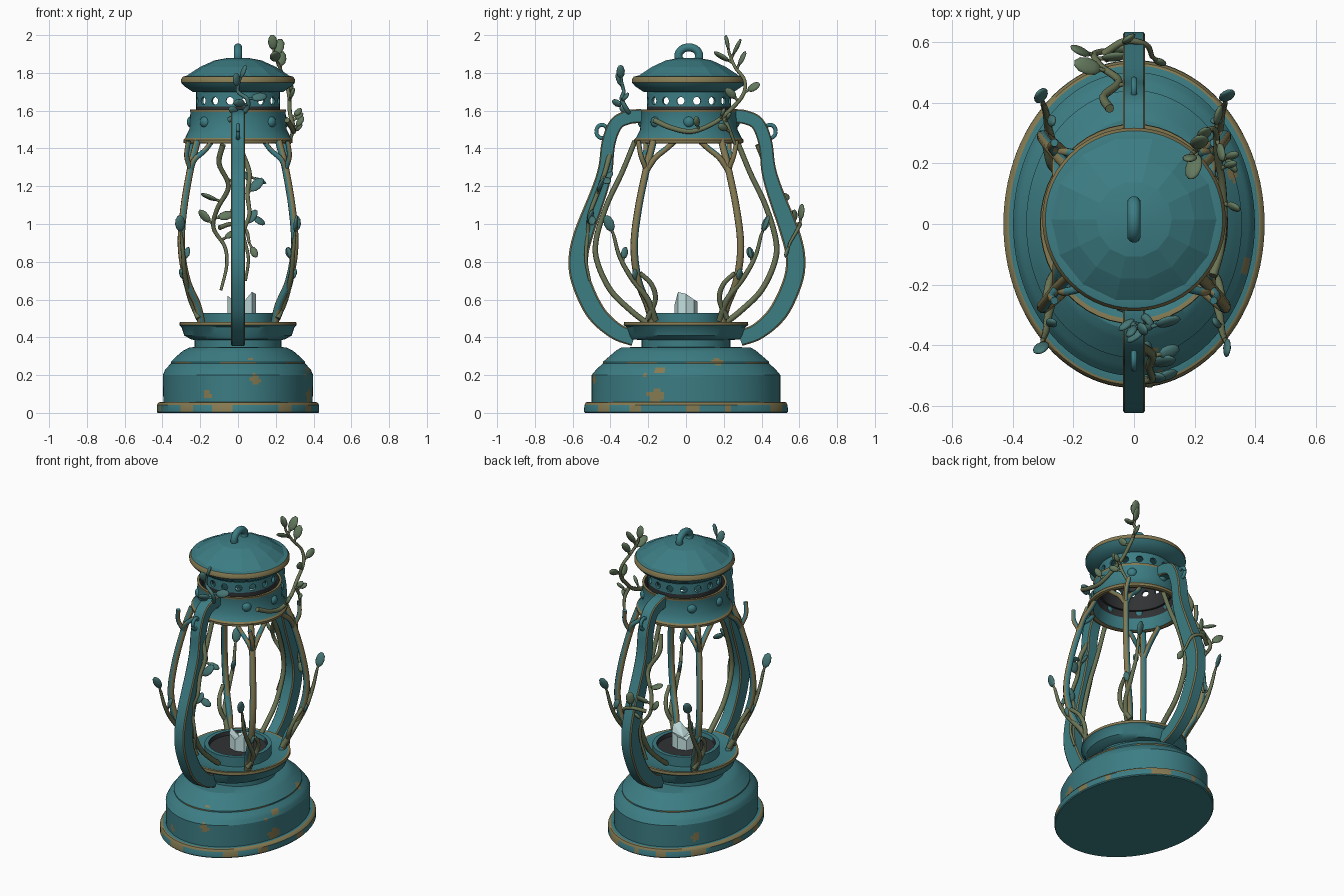
import bpy, bmesh, math, random
from mathutils import Vector, Matrix

if "Cube" in bpy.data.objects:
    bpy.data.objects.remove(bpy.data.objects["Cube"])
random.seed(4)
C = bpy.context.scene.collection

def mat(name, r, g, b):
    m = bpy.data.materials.new(name)
    m.diffuse_color = (r, g, b, 1)
    m.use_nodes = True
    m.node_tree.nodes["Principled BSDF"].inputs["Base Color"].default_value = m.diffuse_color
    return m

TEAL = mat("teal_paint", .045, .205, .23)
GOLD = mat("worn_brass", .235, .195, .085)
DARK = mat("dark_interior", .03, .032, .035)
STEM = mat("olive_vine", .145, .175, .09)
LEAF = mat("leaf_green", .125, .19, .11)
SEA = mat("sea_green_leaf", .06, .18, .175)
PALE = mat("pale_crystal", .58, .78, .78)
CY = .015  # the upper part sits slightly to the back

def finish(name, bm, mats, rule=None, angle=35):
    bm.normal_update()
    me = bpy.data.meshes.new(name)
    if rule:
        for f in bm.faces:
            f.material_index = rule(f.calc_center_median(), f.normal)
    bm.to_mesh(me)
    bm.free()
    for m in mats:
        me.materials.append(m)
    o = bpy.data.objects.new(name, me)
    C.objects.link(o)
    if angle:
        bpy.ops.object.select_all(action='DESELECT')
        o.select_set(True)
        bpy.context.view_layer.objects.active = o
        bpy.ops.object.shade_smooth_by_angle(angle=math.radians(angle))
    return o

def loft(name, rows, mats, n=48, cy=0, shell=False, rule=None, angle=35):
    """Stack of ellipses (z, rx, ry); shell joins last row to first, else ends are capped."""
    bm = bmesh.new()
    rings = [[bm.verts.new((rx * math.cos(k * math.tau / n), cy + ry * math.sin(k * math.tau / n), z))
              for k in range(n)] for z, rx, ry in rows]
    for a, b in zip(rings, rings[1:] + (rings[:1] if shell else [])):
        for k in range(n):
            j = (k + 1) % n
            bm.faces.new((a[k], a[j], b[j], b[k]))
    if not shell:
        bm.faces.new(rings[0][::-1])
        bm.faces.new(rings[-1])
    bmesh.ops.recalc_face_normals(bm, faces=bm.faces)
    return finish(name, bm, mats, rule, angle)

def smooth_path(pts, steps=6):
    p = [Vector(q) for q in pts]
    p = [2 * p[0] - p[1]] + p + [2 * p[-1] - p[-2]]
    out = []
    for i in range(1, len(p) - 2):
        a, b, c, d = p[i - 1:i + 3]
        for s in range(steps):
            t = s / steps
            out.append(.5 * (2 * b + (c - a) * t + (2 * a - 5 * b + 4 * c - d) * t * t
                             + (3 * b - a - 3 * c + d) * t ** 3))
    return out + [p[-2]]

def tube(bm, pts, r0, r1=None, n=8):
    """Round tapered tube along a smooth path."""
    path = smooth_path(pts)
    r1 = r0 if r1 is None else r1
    ref, prev = Vector((.31, .17, .1)), None
    for i, p in enumerate(path):
        t = (path[min(i + 1, len(path) - 1)] - path[max(i - 1, 0)]).normalized()
        u = (ref - t * ref.dot(t)).normalized()
        ref, v = u, t.cross(u)
        r = r0 + (r1 - r0) * i / (len(path) - 1)
        ring = [bm.verts.new(p + r * (u * math.cos(k * math.tau / n) + v * math.sin(k * math.tau / n)))
                for k in range(n)]
        if prev:
            for k in range(n):
                bm.faces.new((prev[k], prev[(k + 1) % n], ring[(k + 1) % n], ring[k]))
        else:
            bm.faces.new(ring[::-1])
        prev = ring
    bm.faces.new(prev)
    return path

def leaf(bm, base, d, size=.075):
    d = Vector(d).normalized()
    m = (Matrix.Translation(Vector(base) + d * size * .45) @ d.to_track_quat('X', 'Z').to_matrix().to_4x4()
         @ Matrix.Rotation(random.uniform(.3, 1.2), 4, 'X') @ Matrix.Diagonal((size * .55, size * .33, .011, 1)))
    bmesh.ops.create_icosphere(bm, subdivisions=2, radius=1, matrix=m)

def vine(name, pts, leaves, r0=.015, r1=.008, colour=LEAF, stem=STEM):
    """Stem plus leaves given as (fraction along the stem, direction, size)."""
    bm, bl = bmesh.new(), bmesh.new()
    path = tube(bm, pts, r0, r1)
    for f, d, s in leaves:
        p = path[int(f * (len(path) - 1))]
        q = p + Vector(d).normalized() * .03
        tube(bm, [p, q], .008, .007, 6)
        leaf(bl, q, d, s)
    finish(name + "_stem", bm, [stem], angle=60)
    finish(name + "_leaves", bl, [colour], angle=60)

# ---- base with worn patches
spots = [(.09, -.485, .175, .024), (-.17, -.46, .095, .022), (.38, -.15, .235, .035), (.385, -.16, .09, .04),
         (.32, .17, .27, .025), (-.3, .33, .12, .03), (.06, -.42, .29, .012), (.36, -.22, .2, .015)]

def worn(c, n):
    wob = 1 + .4 * math.sin(60 * c.x + 45 * c.z) * math.sin(50 * c.y)
    if any((c - Vector(s[:3])).length < s[3] * wob for s in spots):
        return 1
    return int(.264 < c.z < .27 and math.sin(7 * math.atan2(c.y, c.x)) > 0)

def flange_worn(c, n):
    a = math.atan2(c.y, c.x)
    if n.z > .95:
        return 0
    if c.z > .042:
        return 1
    return int(c.z > .004 and math.sin(11 * a + 1) + math.sin(17 * a) > .55)

loft("base_flange", [(0, .425, .535), (.006, .43, .54), (.042, .43, .538), (.055, .42, .53), (.058, .412, .522),
                     (.058, .38, .48)], [TEAL, GOLD], 96, rule=flange_worn)
prof = [(.05, .395, .5), (.2, .398, .5), (.23, .385, .475), (.262, .355, .44), (.27, .355, .44), (.3, .325, .405),
        (.33, .29, .37), (.345, .26, .345), (.35, .22, .25)]
rows = []
for a, b in zip(prof, prof[1:]):
    k = max(1, round((b[0] - a[0]) / .01))
    rows += [tuple(a[i] + (b[i] - a[i]) * s / k for i in range(3)) for s in range(k)]
loft("base_body", rows + prof[-1:], [TEAL, GOLD], 160, rule=worn, angle=25)
loft("collar", [(.33, .23, .235), (.385, .23, .235), (.39, .25, .29), (.41, .285, .3), (.455, .30, .315),
                (.465, .31, .33), (.482, .308, .328), (.482, .295, .312), (.47, .27, .285), (.465, .19, .2)],
     [TEAL, GOLD], rule=lambda c, n: int(c.z > .463 and abs(c.x / .3) ** 2 + abs(c.y / .318) ** 2 > .97))
loft("burner_ring", [(.46, .2, .205), (.53, .2, .205), (.53, .175, .18), (.505, .17, .175)], [TEAL, DARK],
     rule=lambda c, n: int(c.z > .5 and c.x ** 2 + c.y ** 2 < .176 ** 2))

# ---- broken crystal holder
bm = bmesh.new()
tops = [.63, .6, .59, .57, .62, .6, .575, .64]
lo, hi = [], []
for k, z in enumerate(tops):
    x, y = .02 + .075 * math.cos(k * math.tau / 8), .06 * math.sin(k * math.tau / 8)
    lo.append(bm.verts.new((x, y, .5)))
    hi.append(bm.verts.new((x, y, z)))
mid = bm.verts.new((.02, 0, .56))
for k in range(8):
    j = (k + 1) % 8
    bm.faces.new((lo[k], lo[j], hi[j], hi[k]))
    bm.faces.new((hi[k], hi[j], mid))
finish("crystal", bm, [PALE], angle=0)

# ---- upper band, vent ring, cap
def inner_dark(c, n):
    d = Vector((c.x, c.y - CY, 0)).normalized()
    if n.dot(d) < -.3:
        return 2 if c.z > 1.5 else 0
    return int(c.z < 1.456 or c.z > 1.595)

loft("upper_band", [(1.425, .275, .275), (1.43, .288, .288), (1.445, .29, .29), (1.455, .28, .28), (1.5, .258, .258),
                    (1.592, .252, .252), (1.605, .255, .255), (1.605, .24, .24), (1.5, .235, .235),
                    (1.43, .255, .255)], [TEAL, GOLD, DARK], cy=CY, shell=True, rule=inner_dark)
bm = bmesh.new()
for k in range(8):
    a = k * math.tau / 8
    d = Vector((math.cos(a), math.sin(a), 0))
    m = Matrix.Translation(Vector((0, CY, 1.54)) + d * .25) @ d.to_track_quat('Z', 'Y').to_matrix().to_4x4()
    bmesh.ops.create_uvsphere(bm, u_segments=12, v_segments=6, radius=.03, matrix=m @ Matrix.Diagonal((1, 1, .7, 1)))
finish("band_studs", bm, [TEAL], angle=50)

vent = loft("vent_ring", [(1.54, .222, .222), (1.622, .222, .222), (1.72, .222, .222), (1.72, .208, .208),
                          (1.54, .208, .208)], [TEAL, DARK], cy=CY, shell=True,
            rule=lambda c, n: int(n.x * c.x + n.y * (c.y - CY) < -.02 or c.z < 1.62))
bm = bmesh.new()
for k in range(16):
    a = (k + .5) * math.tau / 16
    d = Vector((math.cos(a), math.sin(a), 0))
    m = Matrix.Translation(Vector((0, CY, 1.652)) + d * .215) @ d.to_track_quat('Z', 'Y').to_matrix().to_4x4()
    bmesh.ops.create_cone(bm, cap_ends=True, segments=12, radius1=.021, radius2=.021, depth=.06, matrix=m)
cut = finish("vent_hole_cutter", bm, [], angle=0)
cut.hide_render = True
mod = vent.modifiers.new("holes", 'BOOLEAN')
mod.operation, mod.solver, mod.object = 'DIFFERENCE', 'EXACT', cut
bpy.context.view_layer.update()
vent.data = bpy.data.meshes.new_from_object(vent.evaluated_get(bpy.context.evaluated_depsgraph_get()))
vent.modifiers.clear()
bpy.data.objects.remove(cut)

loft("cap_rim", [(1.695, .2, .2), (1.7, .24, .24), (1.73, .285, .285), (1.75, .302, .302), (1.765, .302, .302),
                 (1.78, .292, .292), (1.785, .27, .27)], [TEAL, GOLD], 56, CY,
     rule=lambda c, n: int(c.z > 1.757 and n.z < .9))
loft("cap_dome", [(1.775, .285, .285), (1.79, .265, .265), (1.832, .2, .2), (1.866, .125, .125), (1.878, .06, .06),
                  (1.88, .02, .02)], [TEAL], 14, CY, angle=8)
bm = bmesh.new()
tube(bm, [(0, CY + .055 * math.cos(t), 1.89 + .045 * math.sin(t)) for t in
          [-.7 + (math.pi + 1.4) * k / 10 for k in range(11)]], .022, n=12)
finish("cap_loop", bm, [TEAL], angle=50)

# ---- side frame arms (chamfered bar, broader lower down) and eyelets
arm = [(.23, 1.572), (.30, 1.565), (.365, 1.53), (.405, 1.43), (.422, 1.29), (.456, 1.17),
       (.535, .955), (.565, .82), (.55, .695), (.475, .535), (.37, .435), (.27, .395)]
h, e = .037, .031
sec = [(h, e), (e, h), (-e, h), (-h, e), (-h, -e), (-e, -h), (e, -h), (h, -e)]
for side, name in ((-1, "front"), (1, "back")):
    path = smooth_path([(0, side * y + (CY if side > 0 else -.005), z) for y, z in arm], 5)
    bm, prev = bmesh.new(), None
    for i, p in enumerate(path):
        t = (path[min(i + 1, len(path) - 1)] - path[max(i - 1, 0)]).normalized()
        v = Vector((1, 0, 0)).cross(t)
        w = 1 + .4 * min(1, max(0, (1.35 - p.z) / .4)) * min(1, max(.3, (p.z - .3) / .25))
        ring = [bm.verts.new(p + Vector((a, 0, 0)) + v * b * w) for a, b in sec]
        if prev:
            for k in range(8):
                f = bm.faces.new((prev[k], prev[(k + 1) % 8], ring[(k + 1) % 8], ring[k]))
                f.material_index = 1 - k % 2
        else:
            bm.faces.new(ring)
        prev = ring
    bm.faces.new(prev)
    bmesh.ops.recalc_face_normals(bm, faces=bm.faces)
    finish(name + "_frame_arm", bm, [TEAL, GOLD], angle=25)
    bm = bmesh.new()
    tube(bm, [(0, side * (.445 + .03 * math.cos(t)), 1.49 + .035 * math.sin(t)) for t in
              [k * math.tau / 12 for k in range(13)]], .011)
    finish(name + "_eyelet", bm, [TEAL], angle=50)
    # thin guard bar behind each arm
    bm = bmesh.new()
    tube(bm, [(0, side * y, z) for y, z in ((.2, .47), (.29, .54), (.40, .65), (.47, .8), (.475, .92), (.42, 1.1),
                                          (.34, 1.27), (.27, 1.44))], .016, .014)
    finish(name + "_guard_bar", bm, [STEM], angle=60)

# ---- four diagonal guard bars with forked tops, and a leafy twig on each
for sx in (-1, 1):
    for sy in (-1, 1):
        def P(*pts):
            return [(sx * x, sy * y + CY / 2, z) for x, y, z in pts]
        tag = ("left" if sx < 0 else "right") + ("_front" if sy < 0 else "_back")
        bm = bmesh.new()
        tube(bm, P((.19, .18, .46), (.215, .21, .57), (.27, .26, .7), (.3, .282, .88), (.287, .26, 1.08),
                   (.25, .215, 1.3), (.215, .18, 1.44)), .021, .019)
        tube(bm, P((.252, .218, 1.28), (.255, .17, 1.35), (.25, .11, 1.40), (.25, .07, 1.435)), .016, .015)
        tube(bm, P((.252, .218, 1.28), (.23, .23, 1.34), (.175, .22, 1.39), (.14, .22, 1.435)), .015, .013)
        tube(bm, P((.252, .218, 1.29), (.272, .245, 1.36), (.262, .26, 1.44)), .014, .013)
        finish(tag + "_guard_bar", bm, [TEAL, GOLD],
               lambda c, n: int(abs(n.x) > .65 or (n.x * sx + n.y * sy) > 1.1), 60)
        d = lambda x, y, z: (sx * x, sy * y, z)
        vine(tag + "_twig", P((.2, .17, .49), (.25, .21, .6), (.28, .3, .72), (.29, .36, .83), (.3, .39, .94)),
             [(1, d(.1, .4, 1), .085), (.7, d(-.3, -.2, 1), .06), (.42, d(.4, .1, 1), .06)], .018, .009, SEA)
        bm = bmesh.new()
        tube(bm, P((.21, .21, .5), (.25, .17, .6), (.275, .19, .68), (.29, .25, .74)), .015, .012)
        finish(tag + "_root", bm, [STEM], angle=60)

# ---- climbing vines
vine("cap_vine", [(.26, -.17, 1.55), (.285, -.08, 1.51), (.295, .03, 1.49), (.29, .14, 1.53), (.275, .22, 1.59),
                  (.27, .3, 1.68), (.25, .31, 1.76), (.22, .26, 1.83), (.19, .23, 1.9)],
     [(1, (-.1, -.2, 1), .075), (.97, (.2, .4, .8), .09), (.86, (.1, .5, 1), .08), (.66, (.1, .5, .3), .07),
      (.6, (.2, -.6, .6), .07), (.45, (.5, .2, .5), .05), (.3, (.6, -.2, .8), .06), (.93, (-.2, -.9, .5), .09)])
vine("front_top_vine", [(-.05, -.27, 1.55), (.04, -.31, 1.6), (.05, -.34, 1.66), (.0, -.33, 1.7), (.005, -.34, 1.75)],
     [(1, (.4, -.1, 1), .07), (.8, (-.1, -.4, 1), .07), (.5, (1, .3, .2), .08), (.4, (-1, -.8, .2), .07),
      (.2, (-.6, -.5, .3), .06)], colour=SEA, stem=SEA)
vine("front_arm_vine", [(.02, -.4, 1.38), (.06, -.43, 1.27), (.05, -.47, 1.16), (.06, -.51, 1.05), (.03, -.52, .95),
                        (.055, -.53, .82), (.04, -.51, .7)],
     [(.2, (1, .3, -.4), .07), (.35, (.8, .3, .8), .09), (.5, (.8, .2, -.5), .07), (.62, (.6, .2, .9), .08),
      (.25, (-.2, .6, .6), .06)], colour=SEA)
vine("back_arm_vine", [(-.08, .38, 1.42), (-.1, .42, 1.32), (-.05, .47, 1.2), (-.11, .52, 1.08), (-.13, .56, .98),
                       (-.07, .57, .88), (-.06, .56, .78), (-.09, .54, .65)],
     [(.25, (.7, .2, -.3), .06), (.4, (-.8, .2, .3), .09), (.57, (-.6, .2, .6), .08), (.5, (.8, .1, .2), .08),
      (.68, (.8, .1, .5), .06)])
vine("back_arm_twist", [(-.1, .56, .98), (-.03, .602, 1.0), (.04, .59, .97), (.06, .55, .9)],
     [(.4, (0, .1, 1), .08), (1, (.3, -.2, -.6), .06)], .013)
vine("right_hanging_vine", [(.28, .2, 1.56), (.29, .23, 1.5), (.27, .26, 1.42)],
     [(.2, (.5, .2, .4), .05), (.6, (.4, -.5, .3), .06)], .012)
